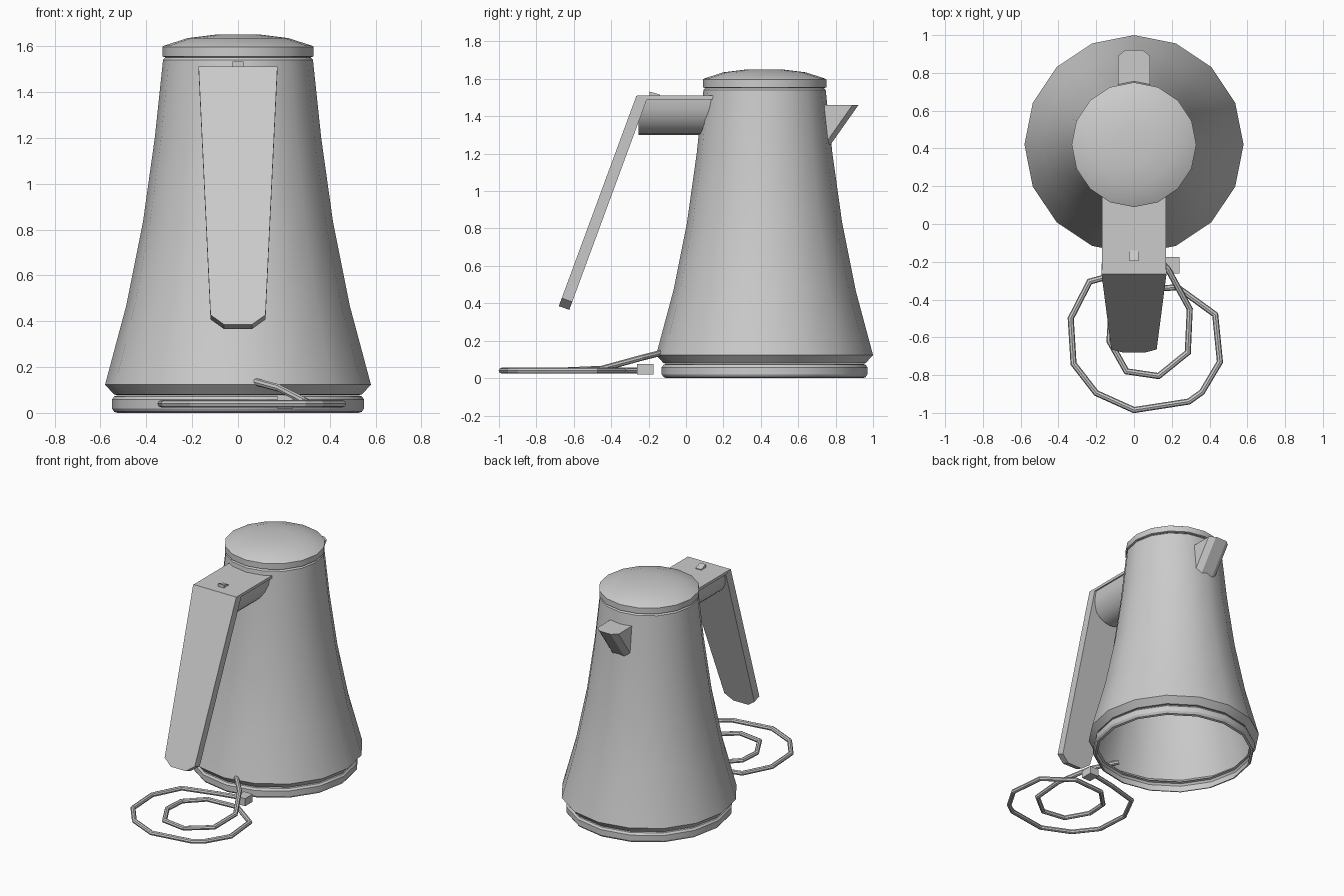
import bpy
import bmesh
import math
from mathutils import Vector

if "Cube" in bpy.data.objects:
    bpy.data.objects.remove(bpy.data.objects["Cube"], do_unlink=True)

AXIS_Y = 0.42   # centre line of the kettle
SIDES = 16

grey = bpy.data.materials.new("plain grey")
grey.use_nodes = True
grey.diffuse_color = (0.6, 0.6, 0.6, 1)
grey.node_tree.nodes["Principled BSDF"].inputs["Base Color"].default_value = (0.6, 0.6, 0.6, 1)


def finish(name, bm, smooth=False):
    bmesh.ops.recalc_face_normals(bm, faces=bm.faces)
    mesh = bpy.data.meshes.new(name)
    bm.to_mesh(mesh)
    bm.free()
    mesh.materials.append(grey)
    obj = bpy.data.objects.new(name, mesh)
    bpy.context.collection.objects.link(obj)
    if smooth:
        bpy.ops.object.select_all(action="DESELECT")
        obj.select_set(True)
        bpy.context.view_layer.objects.active = obj
        bpy.ops.object.shade_smooth_by_angle(angle=math.radians(30))
    return obj


def bridge(bm, a, b):
    for i in range(len(a)):
        j = (i + 1) % len(a)
        bm.faces.new((a[i], a[j], b[j], b[i]))


def lathe(name, profile, cap_top=False):
    """Turn (radius, height) pairs round the kettle's centre line."""
    bm = bmesh.new()
    rings = []
    for r, z in profile:
        angles = [math.tau * i / SIDES for i in range(SIDES)]
        rings.append([bm.verts.new((r * math.cos(a), AXIS_Y + r * math.sin(a), z)) for a in angles])
    for a, b in zip(rings, rings[1:]):
        bridge(bm, a, b)
    if cap_top:
        bm.faces.new(rings[-1])
    return finish(name, bm, True)


def prism(name, outline, offset, smooth=False):
    """Sweep a closed outline of points along one offset."""
    bm = bmesh.new()
    a = [bm.verts.new(p) for p in outline]
    b = [bm.verts.new(Vector(p) + Vector(offset)) for p in outline]
    bridge(bm, a, b)
    bm.faces.new(a)
    bm.faces.new(b)
    return finish(name, bm, smooth)


def box(name, x, y, z):
    outline = [(x[0], y[0], z[0]), (x[1], y[0], z[0]), (x[1], y[1], z[0]), (x[0], y[1], z[0])]
    return prism(name, outline, (0, 0, z[1] - z[0]))


# Kettle shell, open underneath
lathe("base_ring", [(0.525, 0), (0.54, 0.005), (0.55, 0.02), (0.55, 0.058), (0.54, 0.072), (0.525, 0.076)])
lathe("body", [(0.525, 0.078), (0.54, 0.08), (0.58, 0.123), (0.487, 0.47), (0.415, 0.83),
               (0.363, 1.2), (0.327, 1.54), (0.318, 1.55)])
lathe("lid", [(0.318, 1.551), (0.33, 1.555), (0.33, 1.597), (0.322, 1.602), (0.22, 1.635), (0.1, 1.65)], True)

# Pouring spout, swept down and back into the body
half = [(0.085, 0.7), (0.085, 0.89), (0.045, 0.922)]
outline = [(x, y, 1.46) for x, y in half] + [(-x, y, 1.46) for x, y in reversed(half)]
prism("spout", outline, (0, -0.186, -0.264), True)

# Handle: top plate, rounded bracket and sloping grip
box("handle_top", (-0.17, 0.17), (-0.262, 0.17), (1.49, 1.51))
arc = [math.pi * i / 12 for i in range(13)]
prism("handle_bracket", [(0.16 * math.cos(a), -0.255, 1.49 - 0.19 * math.sin(a)) for a in arc],
      (0, 0.405, 0), True)

top, bottom = Vector((0, -0.265, 1.51)), Vector((0, -0.68, 0.385))
half = [(0.172, 0), (0.12, 0.962), (0.06, 1)]
shape = half + [(-x, t) for x, t in reversed(half)]
grip = [top.lerp(bottom, t) + Vector((x, 0, 0)) for x, t in shape]
prism("handle_grip", grip, (0, 0.056, -0.02))

# Wedge switch on the handle
prism("switch", [(-0.023, -0.195, 1.505), (-0.023, -0.195, 1.532), (-0.023, -0.14, 1.516),
                 (-0.023, -0.14, 1.505)], (0.046, 0, 0))

# Power cord: leaves the body, makes two loops and ends in the plug
path = [(0.05, -0.1, 0.143), (0.18, -0.24, 0.108), (0.295, -0.45, 0.05), (0.285, -0.68, 0.04),
        (0.13, -0.805, 0.04), (-0.04, -0.78, 0.04), (-0.13, -0.62, 0.04), (-0.12, -0.47, 0.04),
        (0, -0.35, 0.04), (0.23, -0.335, 0.04), (0.43, -0.48, 0.04), (0.455, -0.73, 0.04),
        (0.36, -0.89, 0.04), (0.29, -0.94, 0.04), (0, -0.985, 0.04), (-0.2, -0.895, 0.04),
        (-0.32, -0.74, 0.04), (-0.335, -0.5, 0.04), (-0.235, -0.305, 0.04), (0, -0.24, 0.04),
        (0.18, -0.21, 0.045)]
points = [Vector(p) for p in path]
bm = bmesh.new()
rings = []
for i, p in enumerate(points):
    before = (p - points[max(i - 1, 0)]).normalized()
    after = (points[min(i + 1, len(points) - 1)] - p).normalized()
    along = (before + after).normalized()
    side = along.cross(Vector((0, 0, 1))).normalized()
    up = side.cross(along)
    miter = 1 / max(0.7, along.dot(after if i == 0 else before))
    rings.append([bm.verts.new(p + 0.016 * (side * miter * math.cos(a) + up * math.sin(a)))
                  for a in (math.tau * k / 8 for k in range(8))])
for a, b in zip(rings, rings[1:]):
    bridge(bm, a, b)
bm.faces.new(rings[0])
bm.faces.new(rings[-1])
finish("power_cord", bm)

box("plug", (0.17, 0.24), (-0.262, -0.175), (0.02, 0.075))
